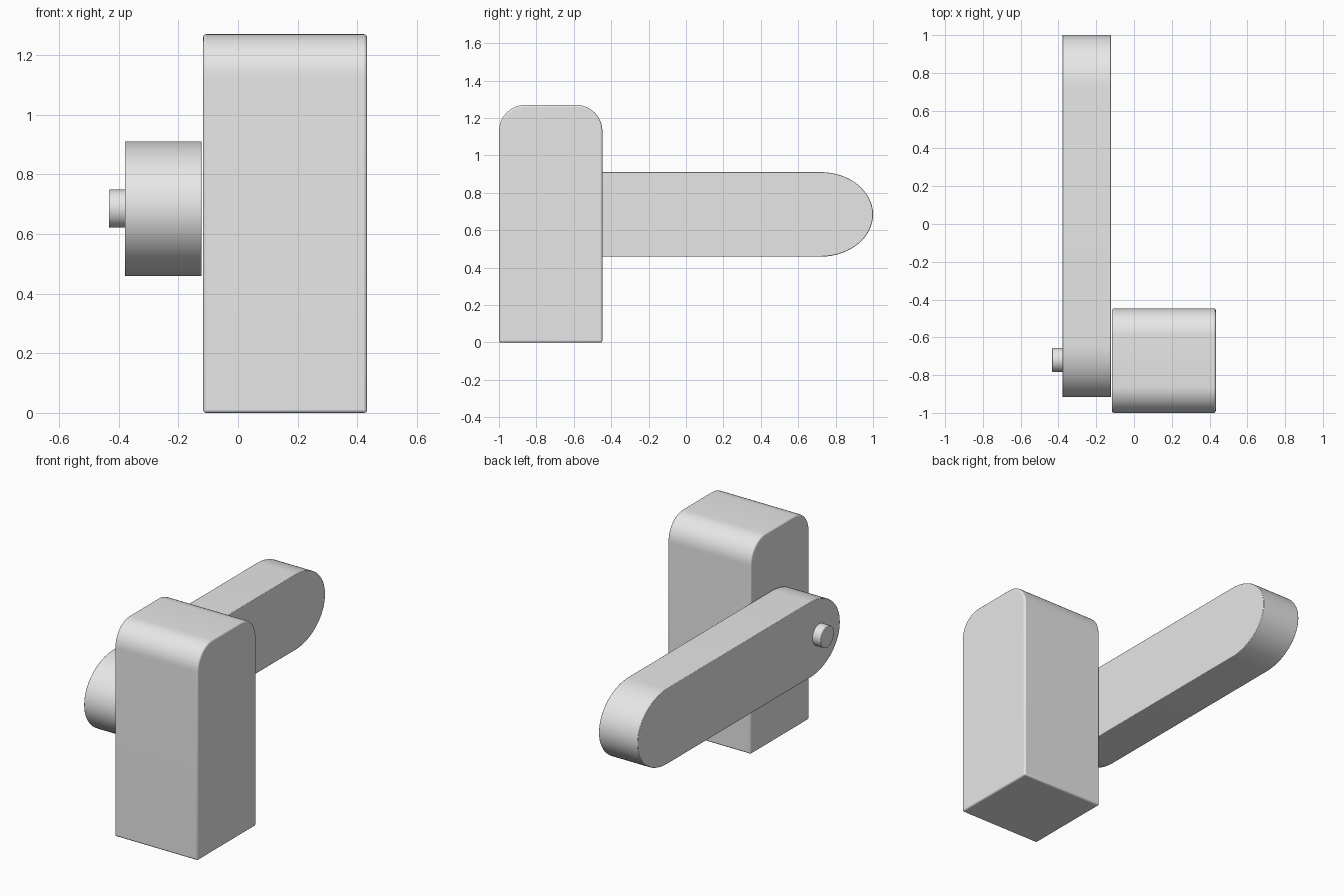
import bpy
import bmesh
from math import cos, sin, pi, radians

cube = bpy.data.objects.get("Cube")
if cube:
    bpy.data.objects.remove(cube, do_unlink=True)

grey = bpy.data.materials.new("light grey")
grey.use_nodes = True
grey.diffuse_color = (0.8, 0.8, 0.8, 1)
grey.node_tree.nodes["Principled BSDF"].inputs["Base Color"].default_value = (0.8, 0.8, 0.8, 1)


def arc(cy, cz, ry, rz, start, end, steps):
    """Points of an elliptical arc in the side plane, angles in degrees."""
    angles = [radians(start + (end - start) * i / steps) for i in range(steps + 1)]
    return [(cy + ry * cos(a), cz + rz * sin(a)) for a in angles]


def extrude_profile(name, profile, x0, x1, bevel=0, segments=3):
    """Sweep a closed side profile along x and soften its sharp edges."""
    bm = bmesh.new()
    face = bm.faces.new([bm.verts.new((x0, y, z)) for y, z in profile])
    swept = bmesh.ops.extrude_face_region(bm, geom=[face])["geom"]
    verts = [v for v in swept if isinstance(v, bmesh.types.BMVert)]
    bmesh.ops.translate(bm, verts=verts, vec=(x1 - x0, 0, 0))
    bmesh.ops.recalc_face_normals(bm, faces=bm.faces)
    mesh = bpy.data.meshes.new(name)
    bm.to_mesh(mesh)
    bm.free()
    mesh.materials.append(grey)
    obj = bpy.data.objects.new(name, mesh)
    bpy.context.collection.objects.link(obj)
    if bevel:
        mod = obj.modifiers.new("soft edges", "BEVEL")
        mod.width = bevel
        mod.segments = segments
        mod.limit_method = "ANGLE"
        mod.angle_limit = radians(40)
    bpy.ops.object.select_all(action="DESELECT")
    obj.select_set(True)
    bpy.context.view_layer.objects.active = obj
    bpy.ops.object.shade_smooth_by_angle(angle=radians(35))
    return obj


# Upright block with large rounded top edges
block = [(-1, 0), (-0.447, 0)]
block += arc(-0.587, 1.13, 0.14, 0.14, 0, 90, 12)
block += arc(-0.86, 1.13, 0.14, 0.14, 90, 180, 12)
extrude_profile("upright_block", block, -0.117, 0.433, bevel=0.01)

# Long arm with elliptical ends
arm = arc(0.72, 0.685, 0.28, 0.226, -90, 90, 32)
arm += arc(-0.637, 0.685, 0.28, 0.226, 90, 270, 32)
extrude_profile("arm", arm, -0.379, -0.122, bevel=0.003, segments=2)

# Small pin on the outer side of the arm
pin = arc(-0.72, 0.685, 0.064, 0.064, 0, 360, 32)[:-1]
extrude_profile("pin", pin, -0.433, -0.37, bevel=0.003, segments=2)
